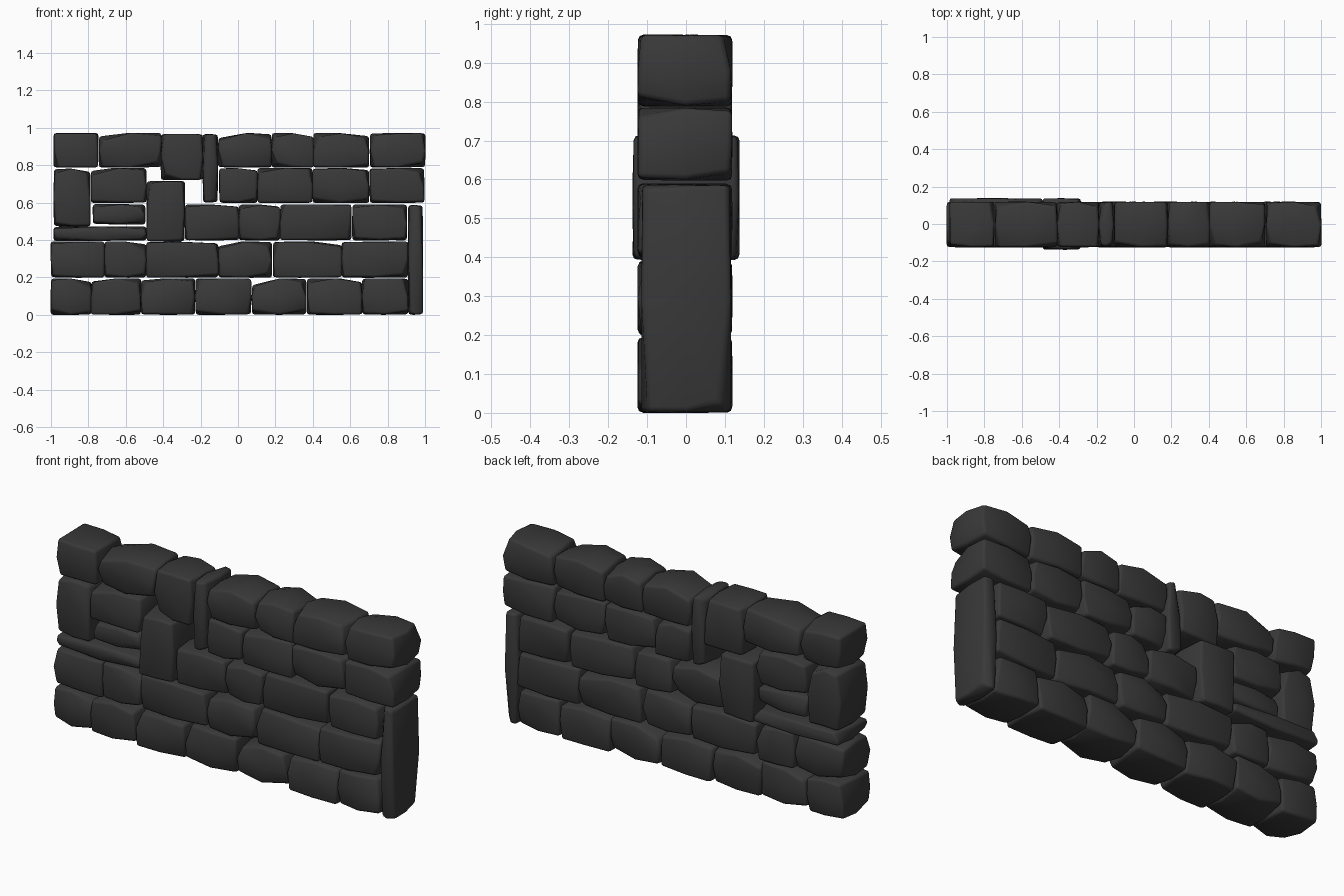
import bpy, bmesh, random
from mathutils import Vector

if "Cube" in bpy.data.objects:
    bpy.data.objects.remove(bpy.data.objects["Cube"])

random.seed(11)
mat = bpy.data.materials.new("dark_stone")
mat.diffuse_color = (0.04, 0.04, 0.04, 1)
mat.use_nodes = True
mat.node_tree.nodes["Principled BSDF"].inputs["Base Color"].default_value = mat.diffuse_color


def stone(name, x0, x1, z0, z1, y0=-0.125, y1=0.119, tl=0.0, tr=0.0):
    """Chipped block: 3x3x3 cube cage, corners pulled in, edges rounded.
    tl / tr lower the top left / top right edge."""
    lo, hi = Vector((x0 - .002, y0, z0)), Vector((x1 + .002, y1, z1))
    mid, half = (lo + hi) / 2, (hi - lo) / 2
    bm = bmesh.new()
    bmesh.ops.create_cube(bm, size=2)
    bmesh.ops.subdivide_edges(bm, edges=bm.edges[:], cuts=1, use_grid_fill=True)
    for v in bm.verts:
        s = [round(c) for c in v.co]
        n = sum(abs(c) for c in s)
        p = Vector([mid[i] + s[i] * half[i] for i in range(3)])
        if n >= 2:
            for i in range(3):
                # a few corners are deeply chipped, most stay square
                pull = 0.032 * random.random() ** 2 if n == 3 else random.uniform(0, 0.004)
                p[i] -= s[i] * min(pull, half[i] * 0.3)
        elif n == 1:
            # slide the face centre for an uneven facet
            for i in range(3):
                if s[i] == 0:
                    p[i] += random.uniform(-0.25, 0.25) * half[i]
        if s[2] > 0:
            p.z -= tl if s[0] < 0 else tr if s[0] > 0 else 0
        v.co = p
    me = bpy.data.meshes.new(name)
    bm.to_mesh(me)
    bm.free()
    me.materials.append(mat)
    ob = bpy.data.objects.new(name, me)
    bpy.context.collection.objects.link(ob)
    b = ob.modifiers.new("rounded_edges", 'BEVEL')
    b.width = min(0.013, min(half) * 0.3)
    b.segments = 2
    b.limit_method = 'ANGLE'
    b.angle_limit = 0.7
    me.shade_smooth()
    return ob


# regular courses: (bottom, top, [(left, right, top left drop, top right drop)])
courses = [
    (0.0, 0.195, [(-1, -.785, 0, .02), (-.785, -.52, .015, 0), (-.52, -.23, .01, 0),
                  (-.227, .07, 0, 0), (.075, .365, .035, 0), (.37, .665, 0, .02), (.665, .91, 0, 0)]),
    (.198, .392, [(-1, -.715, 0, 0), (-.715, -.49, 0, .015), (-.49, -.105, 0, .01),
                  (-.105, .18, .025, 0), (.188, .555, 0, .02), (.555, .91, 0, 0)]),
    (.398, .59, [(-.283, .005, 0, .01), (.005, .225, 0, .01), (.225, .605, 0, 0), (.612, .902, 0, 0)]),
    (.597, .785, [(-.785, -.49, .015, 0), (-.1, .103, 0, .012), (.105, .4, 0, 0),
                  (.4, .7, 0, .01), (.705, .995, 0, 0)]),
    (.787, .972, [(-.985, -.747, 0, 0), (-.742, -.41, .015, 0), (-.105, .18, .025, .005),
                  (.18, .405, 0, .02), (.405, .7, 0, .015), (.708, 1.0, 0, 0)]),
]
for r, (z0, z1, row) in enumerate(courses):
    for i, (x0, x1, tl, tr) in enumerate(row):
        stone(f"course_{r + 1}_stone_{i + 1}", x0, x1, z0, z1, tl=tl, tr=tr)

# odd stones that break the courses
stone("right_upright_stone", .91, .988, 0, .587, -.115, .116)
stone("left_upright_stone", -.985, -.79, .472, .782, tr=.015)
stone("left_flat_stone", -.985, -.49, .395, .472, -.12, .138)
stone("small_filler_stone", -.775, -.497, .483, .592, -.11, .11)
stone("middle_upright_stone", -.488, -.285, .392, .715, -.138, .138)
stone("narrow_upright_stone", -.187, -.108, .6, .966, -.12, .118)
stone("raised_cap_stone", -.412, -.187, .72, .968)
